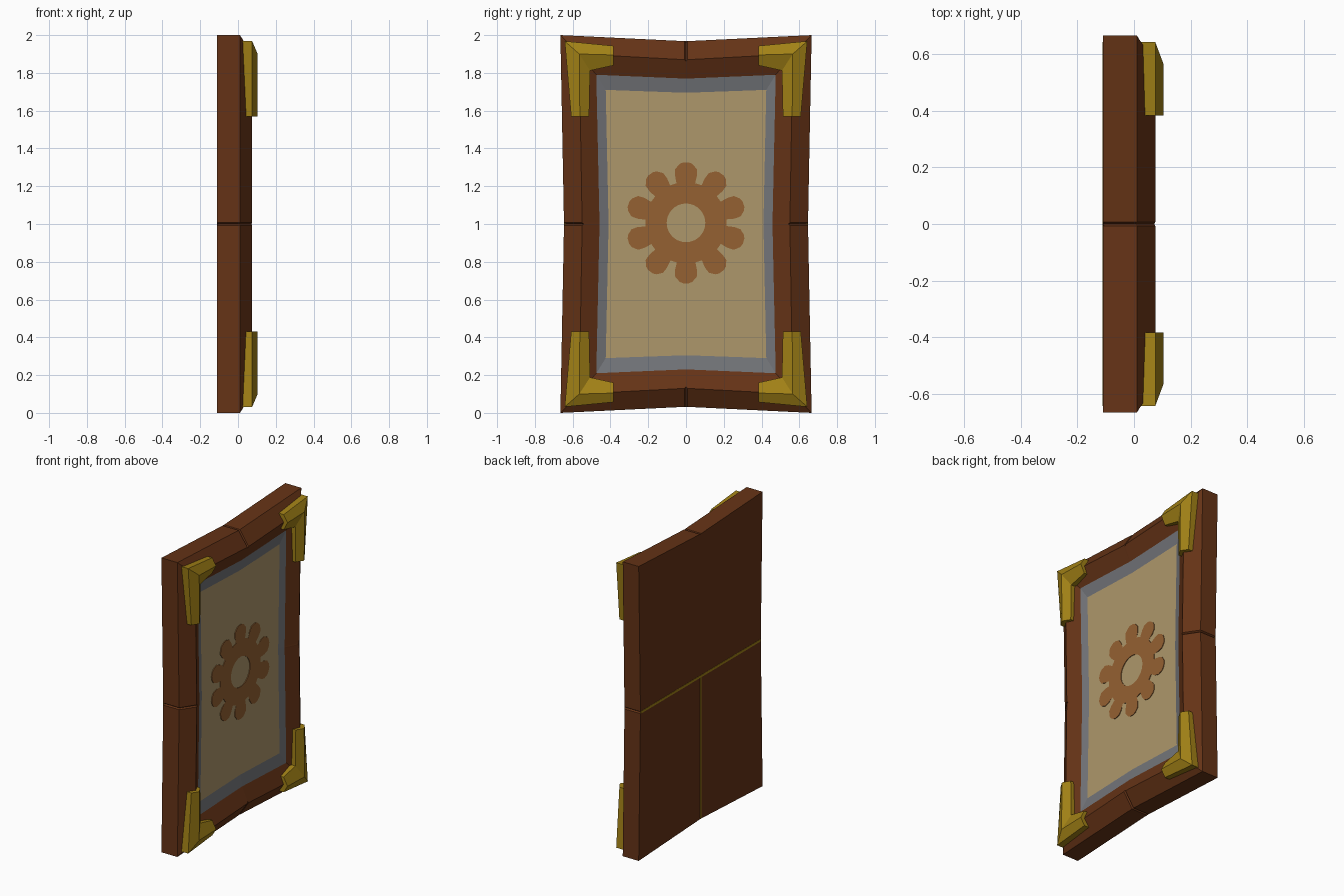
import bpy, bmesh, math
from mathutils import Vector

if "Cube" in bpy.data.objects:
    bpy.data.objects.remove(bpy.data.objects["Cube"])

MID = 1.0  # height of the panel centre


def material(name, r, g, b):
    m = bpy.data.materials.new(name)
    m.diffuse_color = (r, g, b, 1)
    m.use_nodes = True
    m.node_tree.nodes["Principled BSDF"].inputs["Base Color"].default_value = m.diffuse_color
    return m


wood = material("dark wood", .13, .033, .008)
grey = material("grey mat", .17, .175, .19)
tan = material("tan canvas", .42, .31, .146)
rust = material("rust paint", .30, .12, .032)
brass = material("brass", .36, .22, .008)


def finish(bm, name, *mats):
    bmesh.ops.recalc_face_normals(bm, faces=bm.faces[:])
    me = bpy.data.meshes.new(name)
    bm.to_mesh(me)
    bm.free()
    ob = bpy.data.objects.new(name, me)
    bpy.context.collection.objects.link(ob)
    for m in mats:
        me.materials.append(m)
    return ob


def loft(bm, loops, closed, mat_ids=None):
    """Skin a list of vertex loops; cap first and last."""
    rows = [[bm.verts.new(p) for p in lp] for lp in loops]
    n = len(rows[0])
    for i in range(len(rows) - 1):
        for j in range(n):
            k = (j + 1) % n
            f = bm.faces.new((rows[i][j], rows[i][k], rows[i + 1][k], rows[i + 1][j]))
            if mat_ids:
                f.material_index = mat_ids[i]
    if closed:
        bm.faces.new(rows[0][::-1])
        f = bm.faces.new(rows[-1])
        if mat_ids:
            f.material_index = mat_ids[-1]


def ring(cy, cz, my, mz, x, notch):
    """Pinched rectangle with a small groove at the middle of each side."""
    corners = [(cy, cz), (-cy, cz), (-cy, -cz), (cy, -cz)]
    mids = [(0, mz), (-my, 0), (0, -mz), (my, 0)]
    pts = []
    for i in range(4):
        a, b = Vector(corners[i]), Vector(corners[(i + 1) % 4])
        m = Vector(mids[i])
        t = (b - a).normalized() * .007
        inn = m - m.normalized() * notch
        pts += [(x, *a), (x, *(m - t)), (x - notch * .4, *inn), (x, *(m + t))]
    return [(p[0], p[1], p[2] + MID) for p in pts]


# Wooden frame, sloping mat and canvas as one closed body
bm = bmesh.new()
loft(bm, [ring(.665, 1.0, .646, .968, -.11, 0),
          ring(.665, 1.0, .646, .968, -.105, .01),
          ring(.665, 1.0, .646, .968, .01, .01),
          ring(.565, .90, .55, .87, .075, .01),
          ring(.475, .79, .458, .77, .03, 0),
          ring(.425, .71, .41, .695, .015, 0)], True, [0, 0, 0, 0, 1, 2])
finish(bm, "framed_panel", wood, grey, tan)

# Painted ten-petal flower with a round hole
petal = [(.212, -.042), (.25, -.058), (.285, -.057), (.312, -.034), (.32, -.015),
         (.32, .015), (.312, .034), (.285, .057), (.25, .058), (.212, .042)]
outer, inner = [], []
for k in range(10):
    a = math.pi / 2 + k * math.tau / 10
    for u, v in petal:
        r, t = math.hypot(u, v), a + math.atan2(v, u)
        outer.append((r * math.cos(t), r * math.sin(t)))
    for j in range(10):
        t = a + (j - 4.5) * math.tau / 100
        inner.append((.102 * math.cos(t), .102 * math.sin(t)))
bm = bmesh.new()
rows = [[bm.verts.new((x, y, z + MID + .006)) for y, z in lp]
        for lp, x in ((inner, .013), (inner, .019), (outer, .019), (outer, .013))]
for i in range(4):
    A, B = rows[i], rows[(i + 1) % 4]
    for j in range(100):
        k = (j + 1) % 100
        bm.faces.new((A[j], A[k], B[k], B[j]))
finish(bm, "painted_flower", rust)

# Brass corner brackets: ridged, mitred L shapes (outer, ridge, inner per section)
sections = [((.383, .943), (.383, .895), (.383, .84)),
            ((.642, .968), (.565, .90), (.508, .812)),
            ((.608, .57), (.562, .57), (.513, .57))]
for sy, side in ((-1, "left"), (1, "right")):
    for sz, level in ((-1, "lower"), (1, "upper")):
        loops = []
        for o, r, i in sections:
            prof = [(.02, o), (.075, o), (.104, r), (.075, i), (.02, i)]
            loops.append([(x, p[0] * sy, MID + p[1] * sz) for x, p in prof])
        bm = bmesh.new()
        loft(bm, loops, True)
        finish(bm, f"corner_bracket_{level}_{side}", brass)

# Thin brass inlay lines on the back
for name, sy, z0, z1 in (("back_strip_across", .643, .992, 1.008),
                         ("back_strip_down", .006, .036, .992)):
    bm = bmesh.new()
    bmesh.ops.create_cube(bm, size=1)
    for v in bm.verts:
        v.co = (-.1095 + v.co.x * .004, v.co.y * 2 * sy, (z0 + z1) / 2 + v.co.z * (z1 - z0))
    finish(bm, name, brass)
